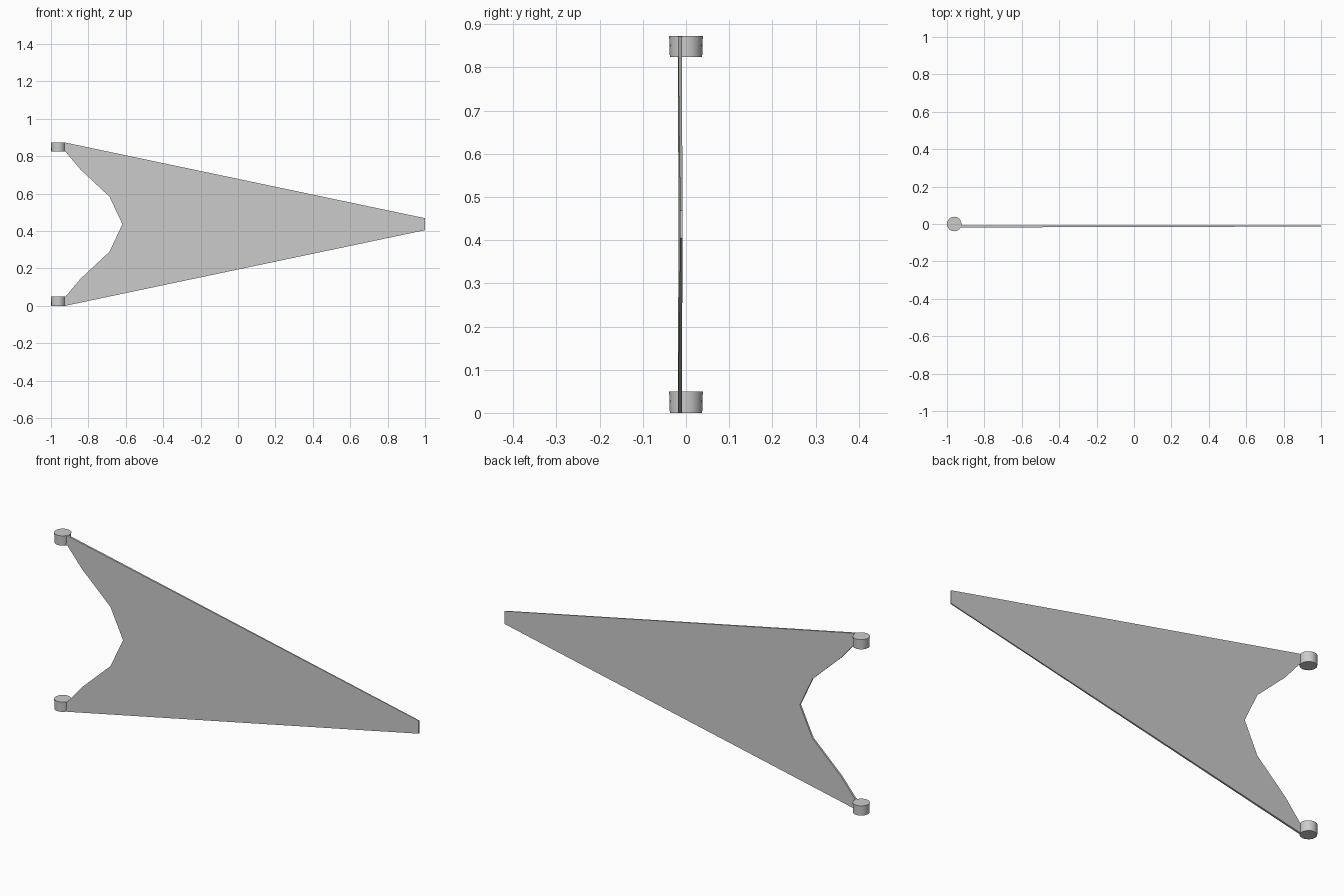
import bpy, bmesh
from math import radians

if "Cube" in bpy.data.objects:
    bpy.data.objects.remove(bpy.data.objects["Cube"])

MID = 0.4365   # half of the total height


def finish(bm, name):
    bmesh.ops.recalc_face_normals(bm, faces=bm.faces[:])
    mesh = bpy.data.meshes.new(name)
    bm.to_mesh(mesh)
    bm.free()
    ob = bpy.data.objects.new(name, mesh)
    bpy.context.collection.objects.link(ob)
    bpy.ops.object.select_all(action='DESELECT')
    ob.select_set(True)
    bpy.context.view_layer.objects.active = ob
    bpy.ops.object.shade_smooth_by_angle(angle=radians(30))
    return ob


# Swallow-tailed panel: upper half outline (x, offset from mid height), mirrored
half = [(1.0, 0.032), (-0.92, MID - 0.001), (-0.95, MID - 0.001), (-0.95, 0.389),
        (-0.922, 0.387), (-0.842, 0.292), (-0.687, 0.147), (-0.618, 0.0)]
outline = half + [(x, -z) for x, z in reversed(half[:-1])]


def panel_y(x, side):
    # thickness tapers from the hinge end to the tip
    t = (x + 0.92) / 1.92
    root, tip = (-0.0185, -0.0135) if side == 0 else (-0.009, -0.0085)
    return root + (tip - root) * t


bm = bmesh.new()
front, back = ([bm.verts.new((x, panel_y(x, s), MID + z)) for x, z in outline] for s in (0, 1))
bm.faces.new(front)
bm.faces.new(back[::-1])
n = len(outline)
for i in range(n):
    j = (i + 1) % n
    bm.faces.new((front[i], back[i], back[j], front[j]))
finish(bm, "panel")

# Hinge knuckles at the two tail ends, slightly narrower at the bottom
H = 0.049
for name, z0 in (("lower_knuckle", 0.0), ("upper_knuckle", 2 * MID - H)):
    bm = bmesh.new()
    bmesh.ops.create_cone(bm, cap_ends=True, segments=16, radius1=0.0375, radius2=0.039, depth=H)
    bmesh.ops.translate(bm, verts=bm.verts[:], vec=(-0.961, 0, z0 + H / 2))
    finish(bm, name)
